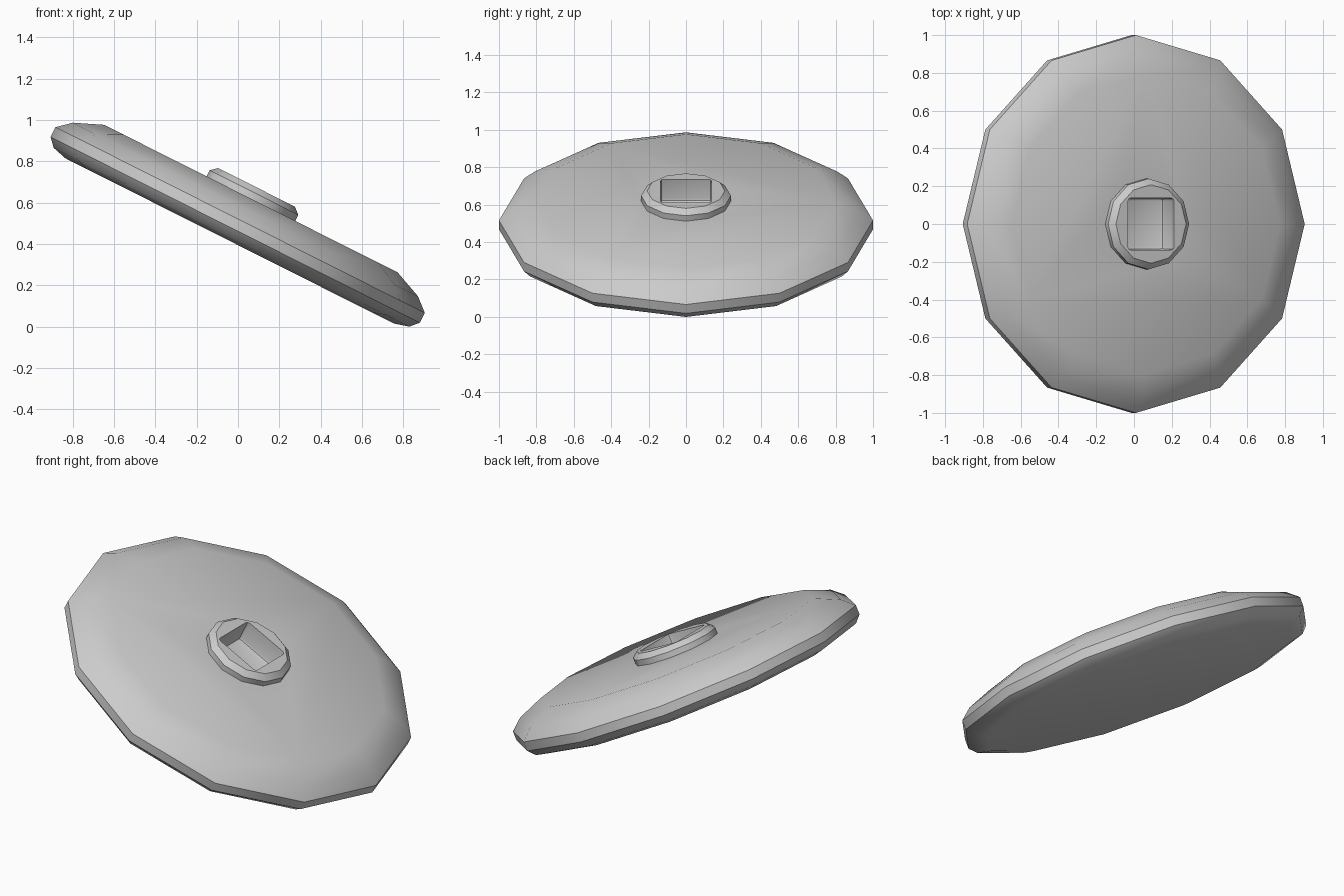
import bpy, bmesh, math
from mathutils import Matrix

if "Cube" in bpy.data.objects:
    bpy.data.objects.remove(bpy.data.objects["Cube"])

SIDES = 12
TILT = math.radians(26.7)
PLACE = Matrix.Translation((0, 0, 0.495)) @ Matrix.Rotation(TILT, 4, 'Y')


def add_object(name, bm):
    bmesh.ops.recalc_face_normals(bm, faces=bm.faces)
    bm.transform(PLACE)
    mesh = bpy.data.meshes.new(name)
    bm.to_mesh(mesh)
    bm.free()
    obj = bpy.data.objects.new(name, mesh)
    bpy.context.collection.objects.link(obj)
    return obj


def lathe(name, profile):
    """Closed solid from (radius, height) points, capped at both ends."""
    bm = bmesh.new()
    rings = []
    for r, h in profile:
        rings.append([bm.verts.new((r * math.cos(a), r * math.sin(a), h))
                      for a in (2 * math.pi * i / SIDES for i in range(SIDES))])
    for lo, hi in zip(rings, rings[1:]):
        for i in range(SIDES):
            j = (i + 1) % SIDES
            bm.faces.new((lo[i], lo[j], hi[j], hi[i]))
    bm.faces.new(rings[0][::-1])
    bm.faces.new(rings[-1])
    return add_object(name, bm)


# tilted disc with a rounded rim
disc = lathe("tilted_disc", [(0.89, -0.09), (0.963, -0.07), (1.0, -0.03),
                             (1.0, 0.023), (0.935, 0.08), (0.795, 0.139)])

# raised hub in the middle
hub = lathe("hub", [(0.22, 0.1), (0.24, 0.13), (0.24, 0.172), (0.208, 0.2)])

# square socket with softened edges, sunk through the hub
bm = bmesh.new()
bmesh.ops.create_cube(bm, size=1)
bmesh.ops.scale(bm, vec=(0.274, 0.274, 0.33), verts=bm.verts)
bmesh.ops.translate(bm, vec=(0, 0, 0.07 + 0.165), verts=bm.verts)
bmesh.ops.bevel(bm, geom=bm.edges[:], offset=0.018, segments=2,
                profile=0.5, affect='EDGES')
socket = add_object("socket_cutter", bm)
socket.hide_render = True

# join the hub and cut the socket
bpy.context.view_layer.objects.active = disc
disc.select_set(True)
for tool, operation in ((hub, 'UNION'), (socket, 'DIFFERENCE')):
    mod = disc.modifiers.new(tool.name, 'BOOLEAN')
    mod.operation = operation
    mod.solver = 'EXACT'
    mod.object = tool
    bpy.ops.object.modifier_apply(modifier=mod.name)
    bpy.data.objects.remove(tool, do_unlink=True)

bpy.ops.object.shade_smooth_by_angle(angle=math.radians(35))
